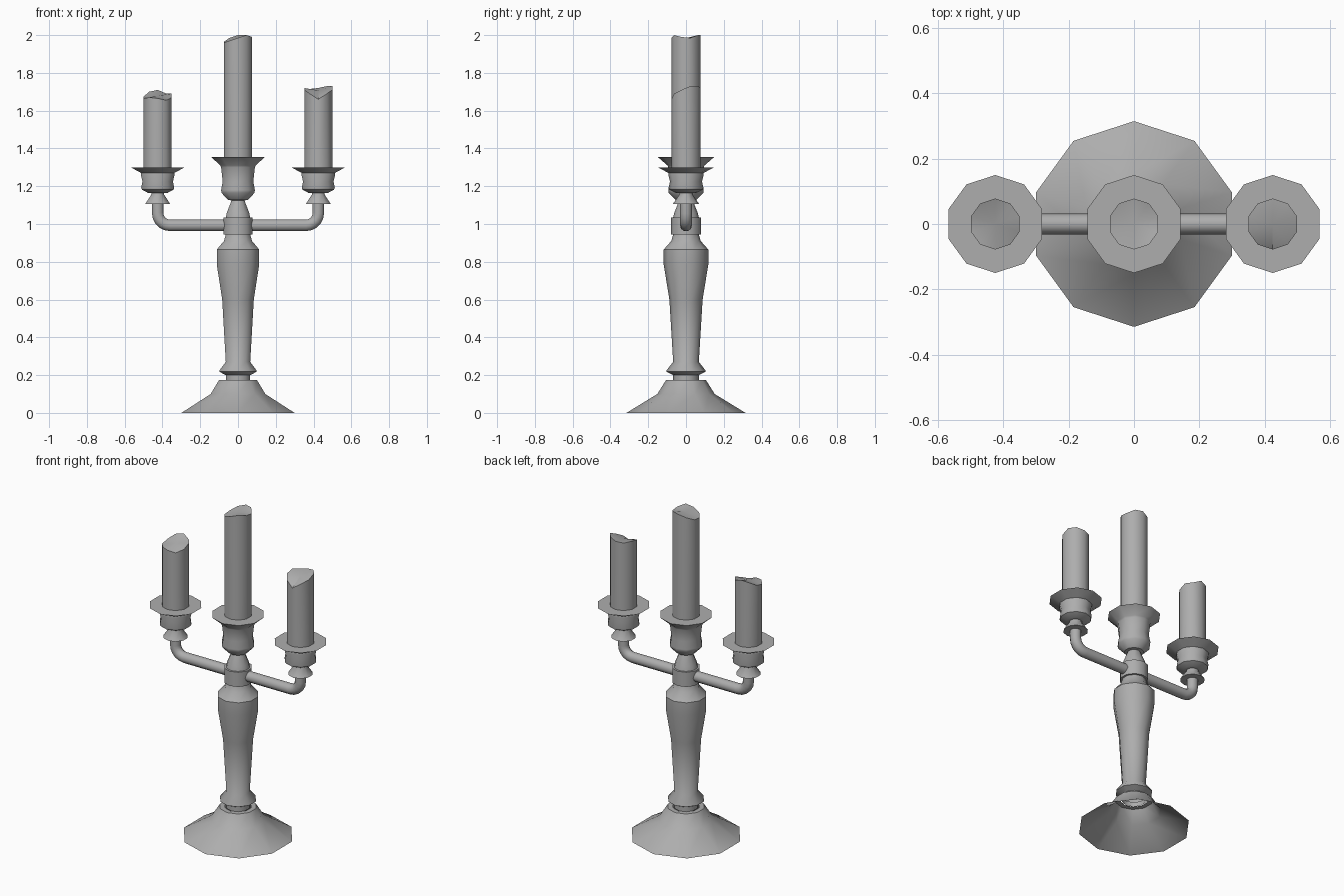
import bpy, bmesh, math

cube = bpy.data.objects.get("Cube")
if cube:
    bpy.data.objects.remove(cube)

SIDES = 10
SHARP = math.radians(40)
ARM_X = 0.425

# One plain grey for everything
grey = bpy.data.materials.new("plain_grey")
grey.use_nodes = True
grey.diffuse_color = (0.42, 0.42, 0.42, 1)
grey.node_tree.nodes["Principled BSDF"].inputs["Base Color"].default_value = grey.diffuse_color


def ring(bm, radius, heights):
    """Ten-sided ring with its first corner at the back."""
    verts = []
    for k, z in enumerate(heights):
        a = math.pi / 2 + math.tau * k / SIDES
        verts.append(bm.verts.new((radius * math.cos(a), radius * math.sin(a), z)))
    return verts


def bridge(bm, low, high):
    for k in range(SIDES):
        n = (k + 1) % SIDES
        bm.faces.new((low[k], low[n], high[n], high[k]))


def finish(bm, name, x=0):
    mesh = bpy.data.meshes.new(name)
    bm.to_mesh(mesh)
    bm.free()
    mesh.materials.append(grey)
    mesh.shade_smooth()
    mesh.set_sharp_from_angle(angle=SHARP)
    obj = bpy.data.objects.new(name, mesh)
    obj.location.x = x
    bpy.context.collection.objects.link(obj)
    return obj


def turned(name, profile, x=0, cap=False):
    """Turned part from (radius, height) points, bottom to top."""
    bm = bmesh.new()
    rings = [ring(bm, r, [z] * SIDES) for r, z in profile]
    for low, high in zip(rings, rings[1:]):
        bridge(bm, low, high)
    if cap:
        bm.faces.new(rings[-1])
    return finish(bm, name, x)


def candle(name, x, bottom, tops):
    """Candle with an unevenly melted top."""
    bm = bmesh.new()
    low, high = ring(bm, 0.078, [bottom] * SIDES), ring(bm, 0.078, tops)
    bridge(bm, low, high)
    middle = bm.verts.new((0, 0, sum(tops) / SIDES))
    for k in range(SIDES):
        bm.faces.new((high[k], high[(k + 1) % SIDES], middle))
    return finish(bm, name, x)


# Foot, hollow underneath
turned("foot", [(0.315, 0), (0.152, 0.1), (0.105, 0.175), (0.075, 0.175)])

# Central stem, from neck ring to collar
turned("stem", [(0.068, 0.172), (0.068, 0.2), (0.104, 0.218), (0.104, 0.224),
                (0.068, 0.27), (0.088, 0.6), (0.118, 0.785), (0.118, 0.865),
                (0.078, 0.91), (0.068, 0.945)])
turned("collar", [(0.06, 0.945), (0.08, 0.945), (0.08, 1.035), (0.06, 1.035)])

# Central cup with its drip pan
turned("central_cup", [(0.068, 1.035), (0.062, 1.06), (0.036, 1.125), (0.055, 1.127),
                       (0.092, 1.165), (0.094, 1.18), (0.085, 1.225), (0.094, 1.3),
                       (0.098, 1.31), (0.15, 1.355)], cap=True)
candle("central_candle", 0, 1.35,
       [2, 1.985, 1.965, 1.96, 1.97, 1.985, 2, 1.99, 1.985, 2])


def arm(name, side):
    """Round tube running out from the collar and bending up."""
    bend = 0.065
    points = [(0.04, 0.993)]
    for i in range(6):
        a = math.pi / 2 * i / 5
        points.append((ARM_X - bend + bend * math.sin(a), 0.993 + bend * (1 - math.cos(a))))
    points.append((ARM_X, 1.13))
    curve = bpy.data.curves.new(name, "CURVE")
    curve.dimensions = "3D"
    curve.bevel_depth = 0.032
    curve.bevel_resolution = 3
    spline = curve.splines.new("POLY")
    spline.points.add(len(points) - 1)
    for p, (x, z) in zip(spline.points, points):
        p.co = (side * x, 0, z, 1)
    spline.use_smooth = True
    curve.materials.append(grey)
    obj = bpy.data.objects.new(name, curve)
    bpy.context.collection.objects.link(obj)


# Two arms, each with a skirt, cup, drip pan and candle
melted = {
    "left": [1.72, 1.715, 1.72, 1.71, 1.69, 1.66, 1.69, 1.71, 1.73, 1.73],
    "right": [1.71, 1.7, 1.675, 1.665, 1.67, 1.665, 1.655, 1.67, 1.69, 1.69],
}
for label, side in (("left", 1), ("right", -1)):
    x = side * ARM_X
    arm(label + "_arm", side)
    turned(label + "_skirt", [(0.03, 1.105), (0.07, 1.105), (0.036, 1.155), (0.036, 1.17)], x)
    turned(label + "_cup", [(0.03, 1.163), (0.055, 1.165), (0.088, 1.182), (0.092, 1.192),
                            (0.085, 1.225), (0.094, 1.262), (0.092, 1.27), (0.15, 1.3)],
           x, cap=True)
    candle(label + "_candle", x, 1.295, melted[label])
